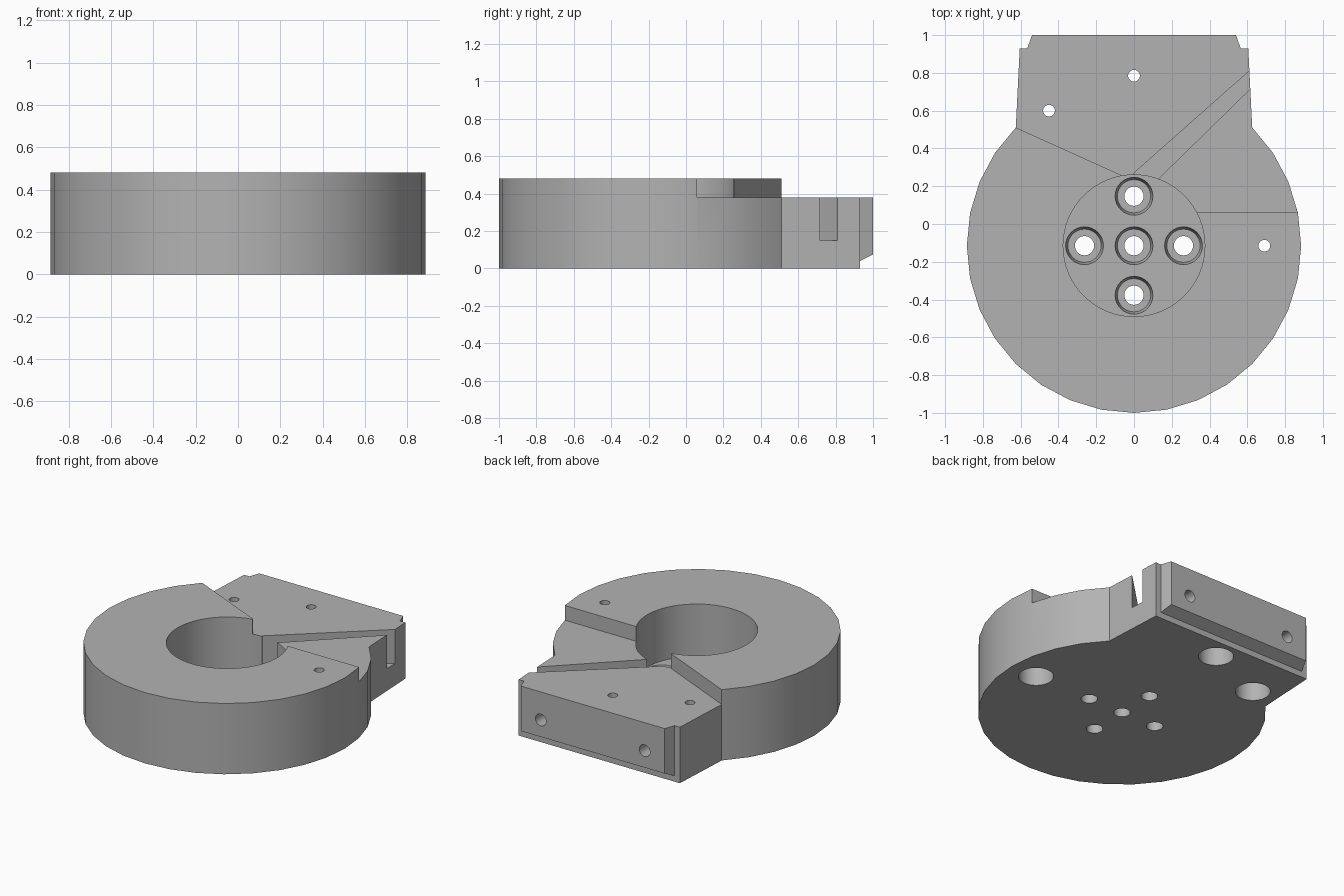
import bpy, bmesh
from math import sin, cos, radians, pi
from mathutils import Matrix, Vector

if "Cube" in bpy.data.objects:
    bpy.data.objects.remove(bpy.data.objects["Cube"], do_unlink=True)

CY = -0.115      # centre of the round body
R = 0.885
TOP, LOW, FLOOR = 0.48, 0.38, 0.125

steel = bpy.data.materials.new("steel_grey")
steel.use_nodes = True
GREY = (0.45, 0.45, 0.45, 1)
steel.diffuse_color = GREY
steel.node_tree.nodes["Principled BSDF"].inputs["Base Color"].default_value = GREY


def finish(name, bm):
    bmesh.ops.recalc_face_normals(bm, faces=bm.faces)
    mesh = bpy.data.meshes.new(name)
    bm.to_mesh(mesh)
    bm.free()
    mesh.materials.append(steel)
    obj = bpy.data.objects.new(name, mesh)
    bpy.context.collection.objects.link(obj)
    return obj


def prism(name, points, depth):
    """Extrude a closed 3D outline along a vector."""
    bm = bmesh.new()
    face = bm.faces.new([bm.verts.new(p) for p in points])
    new = bmesh.ops.extrude_face_region(bm, geom=[face])["geom"]
    bmesh.ops.translate(bm, vec=Vector(depth),
                        verts=[v for v in new if isinstance(v, bmesh.types.BMVert)])
    return finish(name, bm)


def slab(name, outline, low, high):
    return prism(name, [(x, y, low) for x, y in outline], (0, 0, high - low))


def drill(name, x, y, low, high, r_low, r_high=None, sides=32):
    bm = bmesh.new()
    bmesh.ops.create_cone(bm, cap_ends=True, segments=sides, radius1=r_low,
                          radius2=r_high or r_low, depth=high - low,
                          matrix=Matrix.Translation((x, y, (low + high) / 2)))
    return finish(name, bm)


def cut(body, cutter):
    mod = body.modifiers.new("cut", "BOOLEAN")
    mod.operation = "DIFFERENCE"
    mod.solver = "EXACT"
    mod.object = cutter
    bpy.context.view_layer.objects.active = body
    bpy.ops.object.modifier_apply(modifier=mod.name)
    bpy.data.objects.remove(cutter, do_unlink=True)


# Round body running into a rear block with a tapered tongue
arc = [radians(135 + 11.25 * i) for i in range(25)]
outline = [(R * cos(a), CY + R * sin(a)) for a in arc]
rear = [(0.605, 0.93), (0.565, 0.93), (0.54, 1.0)]
outline += rear + [(-x, y) for x, y in reversed(rear)]
body = slab("clamp_body", outline, 0, TOP)

# Lowered rear deck
deck = [(-0.626, 0.511), (-0.07, 0.26), (0, 0.06), (1, 0.06),
        (1, 1.1), (-0.7, 1.1), (-0.7, 0.545)]
cut(body, slab("deck_cutter", deck, LOW, 0.6))

# Undercut of the tongue
wedge = [(0.93, -0.1), (0.93, 0.04), (1.1, 0.125), (1.1, -0.1)]
cut(body, prism("tongue_cutter", [(-1, y, z) for y, z in wedge], (2, 0, 0)))

# Main bore and diagonal slot
cut(body, drill("bore_cutter", 0, CY, FLOOR, 0.6, 0.375, sides=64))
slot = [(0, 0.27), (-0.05, 0.1), (0.05, 0.1), (0.13, 0.24),
        (0.61, 0.71), (0.75, 0.847), (0.75, 0.934), (0.61, 0.81)]
cut(body, slab("slot_cutter", slot, 0.15, 0.6))

# Five counterbored bolt holes in the bore floor
for x, y in [(0, 0), (0.262, 0), (-0.262, 0), (0, 0.262), (0, -0.262)]:
    cut(body, drill("counterbore_cutter", x, CY + y, 0.06, 0.14, 0.088, 0.103))
    cut(body, drill("bolt_cutter", x, CY + y, -0.1, 0.1, 0.051))

# Pin holes with wide recesses from below
for x, y in [(0, 0.785), (-0.45, 0.6), (0.69, CY)]:
    cut(body, drill("recess_cutter", x, y, -0.1, 0.25, 0.108))
    cut(body, drill("pin_cutter", x, y, 0.2, 0.6, 0.031))

# Blind holes in the rear face
for x in (-0.39, 0.39):
    ring = [2 * pi * i / 24 for i in range(24)]
    cut(body, prism("rear_hole_cutter",
                    [(x + 0.04 * cos(a), 1.1, 0.19 + 0.04 * sin(a)) for a in ring],
                    (0, -0.3, 0)))

# Smooth curved walls, crisp edges
bpy.ops.object.select_all(action="DESELECT")
body.select_set(True)
bpy.context.view_layer.objects.active = body
bpy.ops.object.shade_smooth_by_angle(angle=radians(30))
